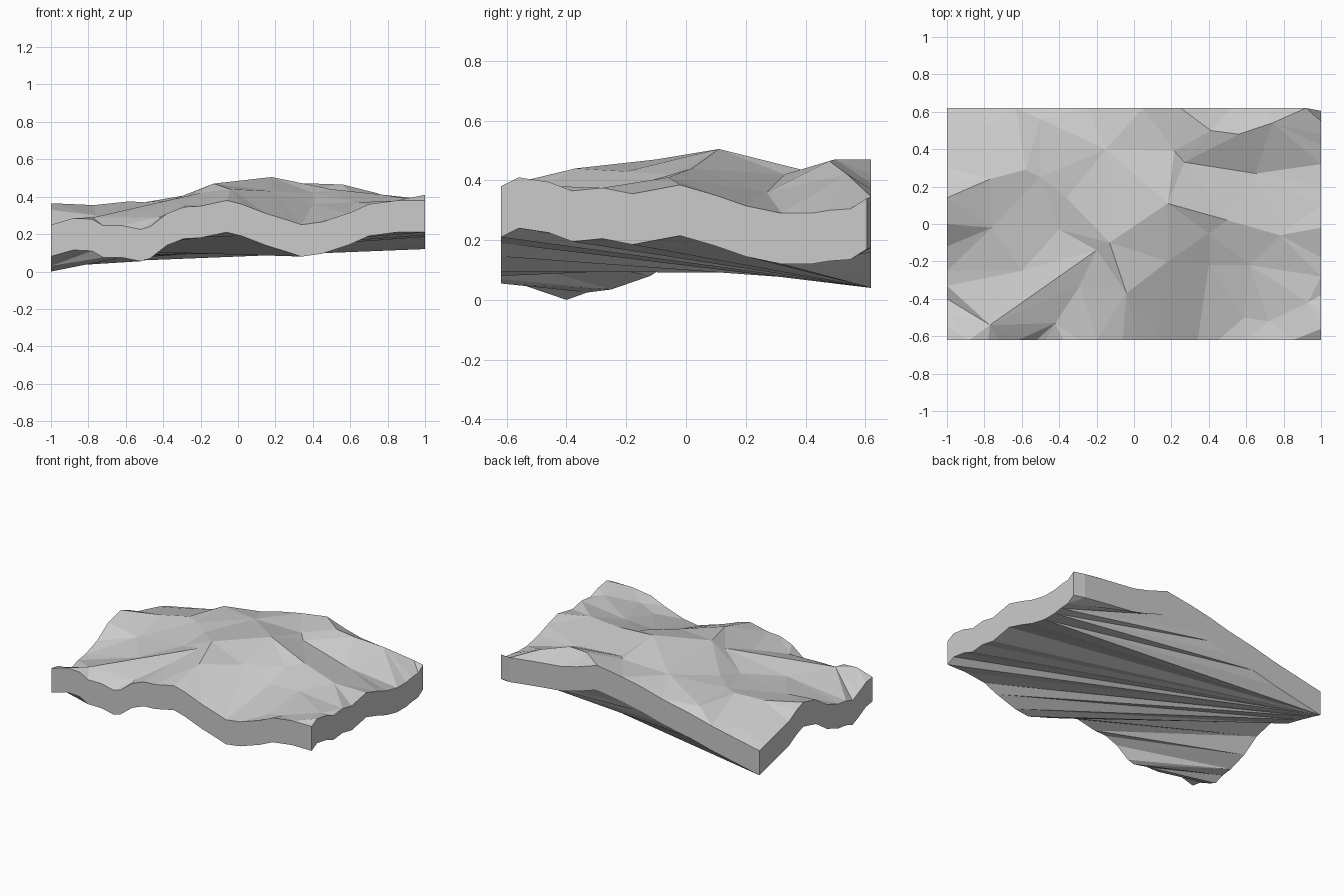
import bpy, bmesh
from mathutils import Vector
from mathutils.geometry import delaunay_2d_cdt

if "Cube" in bpy.data.objects:
    bpy.data.objects.remove(bpy.data.objects["Cube"])

DEPTH = 0.17   # slab thickness
HY = 0.62      # half width in y

# rim heights along each side: (position along side, z)
front = [(-1, .25), (-.88, .285), (-.78, .28), (-.72, .245), (-.62, .245), (-.52, .225), (-.47, .24),
         (-.38, .31), (-.29, .345), (-.2, .35), (-.06, .38), (.02, .36), (.15, .31), (.28, .27),
         (.34, .25), (.45, .265), (.6, .315), (.7, .36), (.85, .38)]
right = [(-.62, .38), (-.56, .41), (-.46, .395), (-.38, .365), (-.28, .375), (-.18, .355), (-.02, .385),
         (.1, .35), (.2, .315), (.32, .29), (.42, .29), (.48, .30), (.55, .305)]
back = [(1, .34), (.92, .345), (.71, .37), (.52, .39), (.4, .42), (.25, .47), (.05, .44), (-.1, .41),
        (-.25, .37), (-.45, .33), (-.63, .285), (-.85, .24)]
left = [(.62, .21), (.55, .23), (.43, .26), (.3, .29), (.22, .335), (.14, .365), (0, .33), (-.12, .25),
        (-.25, .205), (-.33, .195), (-.4, .17), (-.47, .2), (-.55, .24)]

rim = [(x, -HY, z) for x, z in front] + [(1, y, z) for y, z in right]
rim += [(x, .605 if x == 1 else HY, z) for x, z in back] + [(-1, y, z) for y, z in left]
n = len(rim)

# peaks, ridges and hollows inside the rim
inner = [
    (.18, .11, .505), (-.13, -.10, .47), (-.04, -.37, .44), (-.15, .40, .43),
    (.18, -.20, .43), (.215, .39, .435), (.27, .33, .42), (.65, .27, .36),
    (.74, .54, .42), (.56, .48, .465), (.41, .50, .47), (.50, .02, .44),
    (.78, -.06, .41), (.59, -.50, .31), (.72, -.52, .345), (.93, -.42, .38),
    (.40, -.05, .42), (.40, -.22, .36), (.62, -.22, .37), (-.58, .29, .375),
    (-.50, .25, .37), (-.77, .24, .355), (-.76, -.02, .30), (-.40, -.03, .34),
    (-.36, .14, .38), (-.50, .56, .365), (-.78, .54, .28), (-.77, -.54, .29),
    (-.20, -.14, .42), (-.29, -.33, .36), (-.42, -.53, .29), (-.60, -.25, .29),
]
# crease lines: ridges and gullies (indices into inner)
creases = [(0, 1), (1, 2), (0, 3), (0, 4), (0, 11), (11, 12), (5, 6), (6, 7), (8, 9), (9, 10),
           (5, 10), (13, 14), (14, 15), (21, 19), (19, 20), (22, 23), (23, 1), (1, 28), (28, 27)]
pts = rim + inner
edges = [(i, (i + 1) % n) for i in range(n)] + [(a + n, b + n) for a, b in creases]
edges += [(n + 4, 14), (n + 7, n - len(left) - len(back) - 4)]
_, _, tris, orig, _, _ = delaunay_2d_cdt([Vector(p[:2]) for p in pts], edges, [], 0, 1e-5)

bm = bmesh.new()
top = [bm.verts.new(p) for p in pts]
low = [bm.verts.new((x, y, z - DEPTH)) for x, y, z in rim]

# terrain surface
for t in tris:
    ids = [orig[i][0] for i in t if orig[i]]
    if len(set(ids)) == 3:
        bm.faces.new([top[i] for i in ids])
# rim walls
for i in range(n):
    j = (i + 1) % n
    bm.faces.new((top[i], low[i], low[j], top[j]))

# underside: long slivers bridging front/right rim to left/back rim
nf, nr, nb = len(front), len(right), len(back)
chain_a = list(range(0, nf + nr + 1))                 # front, then right
chain_b = [0] + list(range(n - 1, nf + nr - 1, -1))   # left, then back


def key(i):
    x, y, _ = rim[i]
    if i < nf:
        return (x + 1) / 2 * .57
    if i < nf + nr:
        return .57 + (y + HY) / 1.24 * .43
    if i <= nf + nr + nb - 1:
        return .9 + (x + 1) / 2 * .1
    return (y + HY) / 1.24 * .5


a = b = 0
while a < len(chain_a) - 1 or b < len(chain_b) - 1:
    step_a = b == len(chain_b) - 1 or (a < len(chain_a) - 1 and
                                       key(chain_a[a + 1]) <= key(chain_b[b + 1]))
    ids = [chain_a[a], chain_b[b], chain_a[a + 1] if step_a else chain_b[b + 1]]
    if len(set(ids)) == 3:
        bm.faces.new([low[i] for i in ids])
    if step_a:
        a += 1
    else:
        b += 1

bmesh.ops.recalc_face_normals(bm, faces=bm.faces)
mesh = bpy.data.meshes.new("terrain_slab")
bm.to_mesh(mesh)
bm.free()
bpy.context.collection.objects.link(bpy.data.objects.new("terrain_slab", mesh))
